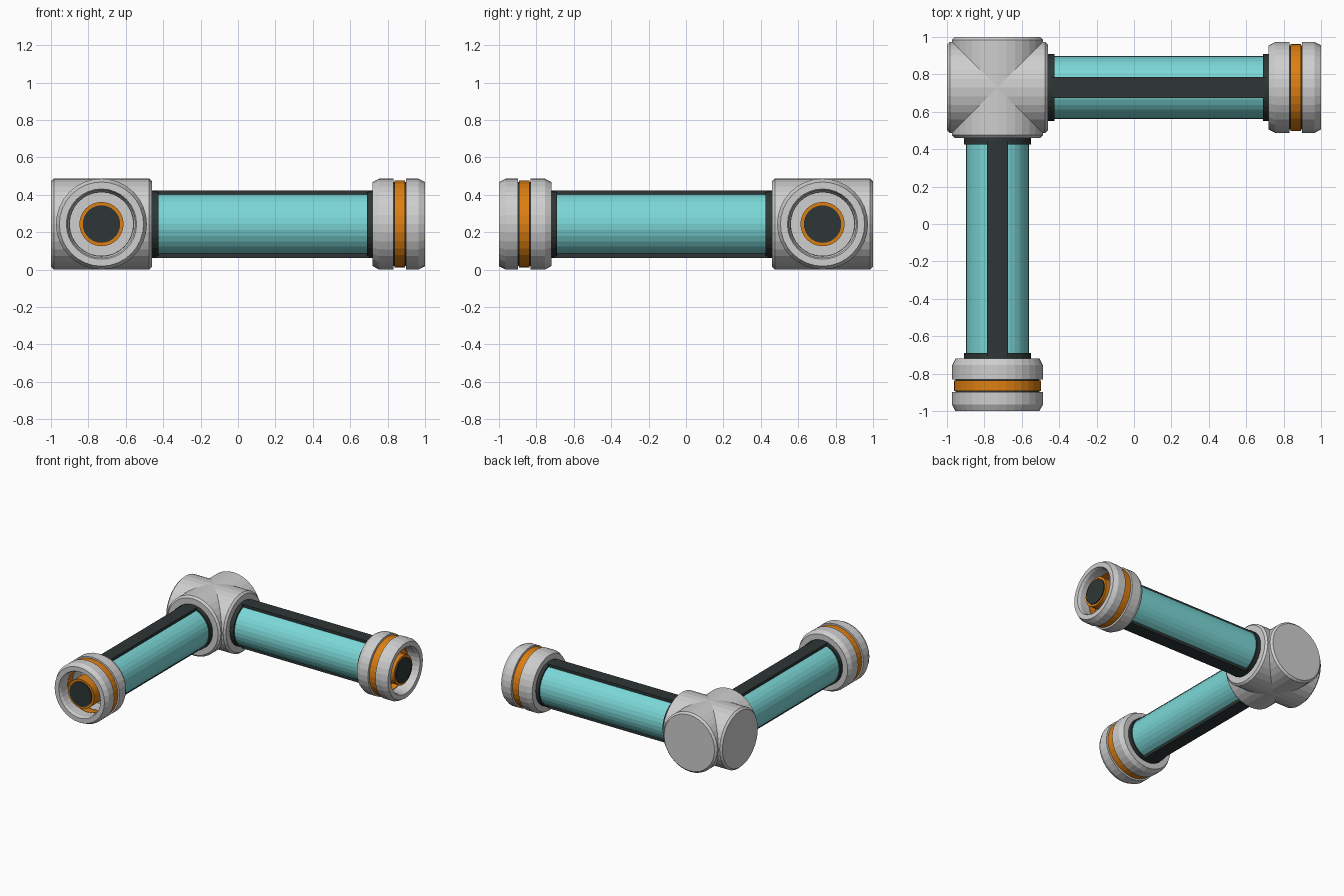
import bpy, bmesh
from math import cos, sin, tau, pi
from mathutils import Matrix, Vector

cube = bpy.data.objects.get("Cube")
if cube:
    bpy.data.objects.remove(cube)

SIDES = 32
CENTRE = Vector((-0.73, 0.73, 0.243))
R = 0.243  # outer radius of joint and end caps


def material(name, rgb):
    m = bpy.data.materials.new(name)
    m.use_nodes = True
    m.diffuse_color = (*rgb, 1)
    m.node_tree.nodes["Principled BSDF"].inputs["Base Color"].default_value = (*rgb, 1)
    return m


grey = material("light grey", (0.62, 0.62, 0.62))
teal = material("teal", (0.2, 0.68, 0.68))
black = material("charcoal", (0.027, 0.037, 0.036))
orange = material("orange", (0.72, 0.21, 0.006))


def finish(bm, name, mat, turn):
    bmesh.ops.recalc_face_normals(bm, faces=bm.faces)
    mesh = bpy.data.meshes.new(name)
    bm.to_mesh(mesh)
    bm.free()
    mesh.materials.append(mat)
    ob = bpy.data.objects.new(name, mesh)
    ob.matrix_world = Matrix.Translation(CENTRE) @ Matrix.Rotation(turn, 4, 'Z')
    bpy.context.collection.objects.link(ob)


def lathe(name, profile, mat, turn, hollow=False):
    """Spin (distance, radius) points about the arm axis; hollow closes the profile."""
    bm = bmesh.new()
    rings = []
    for t, r in profile:
        rings.append([bm.verts.new((t, r * cos(tau * i / SIDES), r * sin(tau * i / SIDES)))
                      for i in range(SIDES)])
    pairs = list(zip(rings, rings[1:]))
    if hollow:
        pairs.append((rings[-1], rings[0]))
    else:
        bm.faces.new(rings[0])
        bm.faces.new(rings[-1])
    for a, b in pairs:
        for i in range(SIDES):
            j = (i + 1) % SIDES
            bm.faces.new((a[i], a[j], b[j], b[i]))
    finish(bm, name, mat, turn)


def rod(name, start, end, r, mat, turn):
    lathe(name, [(start, r), (end, r)], mat, turn)


def strip(name, z, size, mid, mat, turn):
    bm = bmesh.new()
    bmesh.ops.create_cube(bm, size=1, matrix=Matrix.Translation((mid, 0, z)) @ Matrix.Diagonal((*size, 1)))
    finish(bm, name, mat, turn)


for side, turn in (("left", 0), ("front", -pi / 2)):
    # Corner joint: two crossing drums with chamfered ends
    lathe(side + "_joint_drum",
          [(-0.27, R - 0.015), (-0.255, R), (0.255, R), (0.27, R - 0.015)], grey, turn)

    # Arm: coloured tube, collars and strips along top and bottom
    rod(side + "_tube", 0.25, 1.44, 0.168, teal, turn)
    rod(side + "_inner_collar", 0.26, 0.305, 0.18, black, turn)
    rod(side + "_outer_collar", 1.42, 1.455, 0.18, black, turn)
    for name, z in (("_top_strip", 0.16), ("_bottom_strip", -0.16)):
        strip(side + name, z, (1.14, 0.11, 0.04), 0.862, black, turn)

    # End cap: two grey rings with an orange band between them
    lathe(side + "_cap_inner_ring",
          [(1.45, 0.17), (1.45, R - 0.018), (1.485, R), (1.562, R), (1.562, 0.18), (1.47, 0.18)],
          grey, turn, True)
    lathe(side + "_cap_groove",
          [(1.55, 0.184), (1.55, 0.224), (1.64, 0.224), (1.64, 0.184)], black, turn, True)
    lathe(side + "_cap_band",
          [(1.568, 0.181), (1.568, 0.233), (1.622, 0.233), (1.622, 0.181)], orange, turn, True)
    lathe(side + "_cap_outer_ring",
          [(1.628, 0.18), (1.628, R), (1.695, R), (1.73, R - 0.018), (1.73, 0.188), (1.71, 0.18)],
          grey, turn, True)

    # Plug inside the cap
    rod(side + "_cap_floor", 1.45, 1.47, 0.172, grey, turn)
    rod(side + "_plug_sleeve", 1.46, 1.71, 0.118, orange, turn)
    rod(side + "_plug_core", 1.46, 1.718, 0.1, black, turn)
